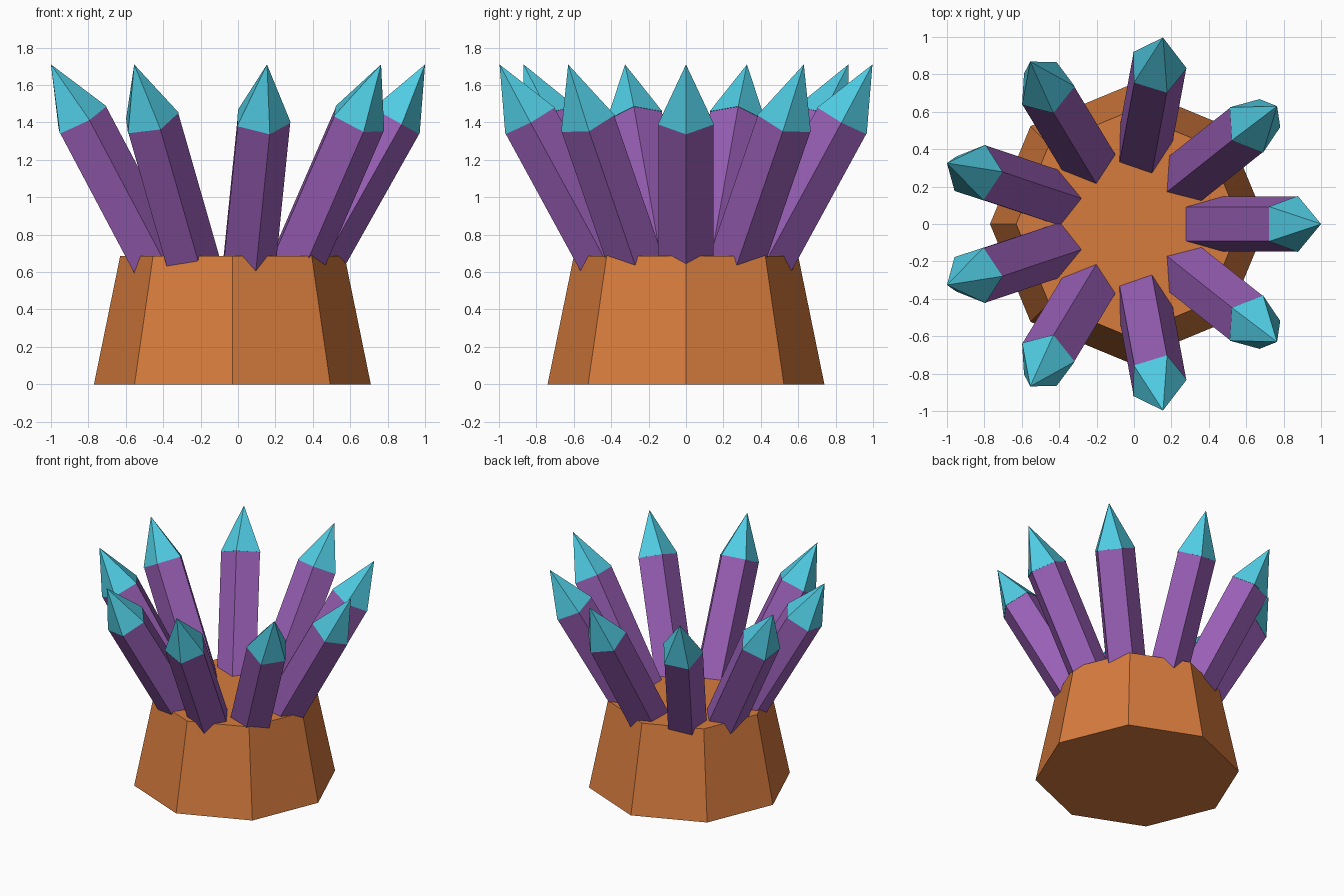
import bpy
import bmesh
from math import cos, sin, tau
from mathutils import Vector

cube = bpy.data.objects.get("Cube")
if cube:
    bpy.data.objects.remove(cube, do_unlink=True)


def make_material(name, color):
    mat = bpy.data.materials.new(name)
    mat.use_nodes = True
    mat.diffuse_color = (*color, 1)
    bsdf = next(n for n in mat.node_tree.nodes if n.type == 'BSDF_PRINCIPLED')
    bsdf.inputs["Base Color"].default_value = (*color, 1)
    return mat


orange = make_material("orange rock", (0.68, 0.2, 0.048))
purple = make_material("purple crystal", (0.32, 0.115, 0.47))
cyan = make_material("cyan crystal tip", (0.08, 0.6, 0.76))


def tapered(name, sides, start, end, r_start, r_end, mat):
    """Flat-sided prism, frustum or (r_end = 0) pyramid between two points."""
    turn = Vector((0, 0, 1)).rotation_difference(end - start)
    bm = bmesh.new()

    def ring(centre, radius):
        angles = [tau * i / sides for i in range(sides)]
        return [bm.verts.new(centre + turn @ Vector((radius * cos(a), radius * sin(a), 0)))
                for a in angles]

    low = ring(start, r_start)
    bm.faces.new(low[::-1])
    if r_end:
        high = ring(end, r_end)
        bm.faces.new(high)
    else:
        apex = bm.verts.new(end)
    for i in range(sides):
        j = (i + 1) % sides
        if r_end:
            bm.faces.new((low[i], low[j], high[j], high[i]))
        else:
            bm.faces.new((low[i], low[j], apex))
    mesh = bpy.data.meshes.new(name)
    bm.to_mesh(mesh)
    bm.free()
    mesh.materials.append(mat)
    obj = bpy.data.objects.new(name, mesh)
    bpy.context.collection.objects.link(obj)


# Rock base: octagonal frustum
tapered("rock_base", 8, Vector((-0.03, 0, 0)), Vector((-0.03, 0, 0.685)), 0.74, 0.6, orange)

# Crystals: pentagonal shafts fanning out from one point, each with a pointed tip
root = Vector((-0.03, 0, -0.12))
half_ring = [(0.765, 0.63), (0.155, 0.997), (-0.555, 0.868), (-1.0, 0.326)]
points = [(1.0, 0)] + half_ring + [(x, -y) for x, y in reversed(half_ring)]
for n, (x, y) in enumerate(points, 1):
    apex = Vector((x, y, 1.71))
    axis = (apex - root).normalized()
    shoulder = apex - axis * 0.34
    foot = root.lerp(apex, 0.32)
    tapered(f"crystal_shaft_{n}", 5, foot, shoulder, 0.155, 0.155, purple)
    tapered(f"crystal_tip_{n}", 5, shoulder, apex, 0.158, 0, cyan)
